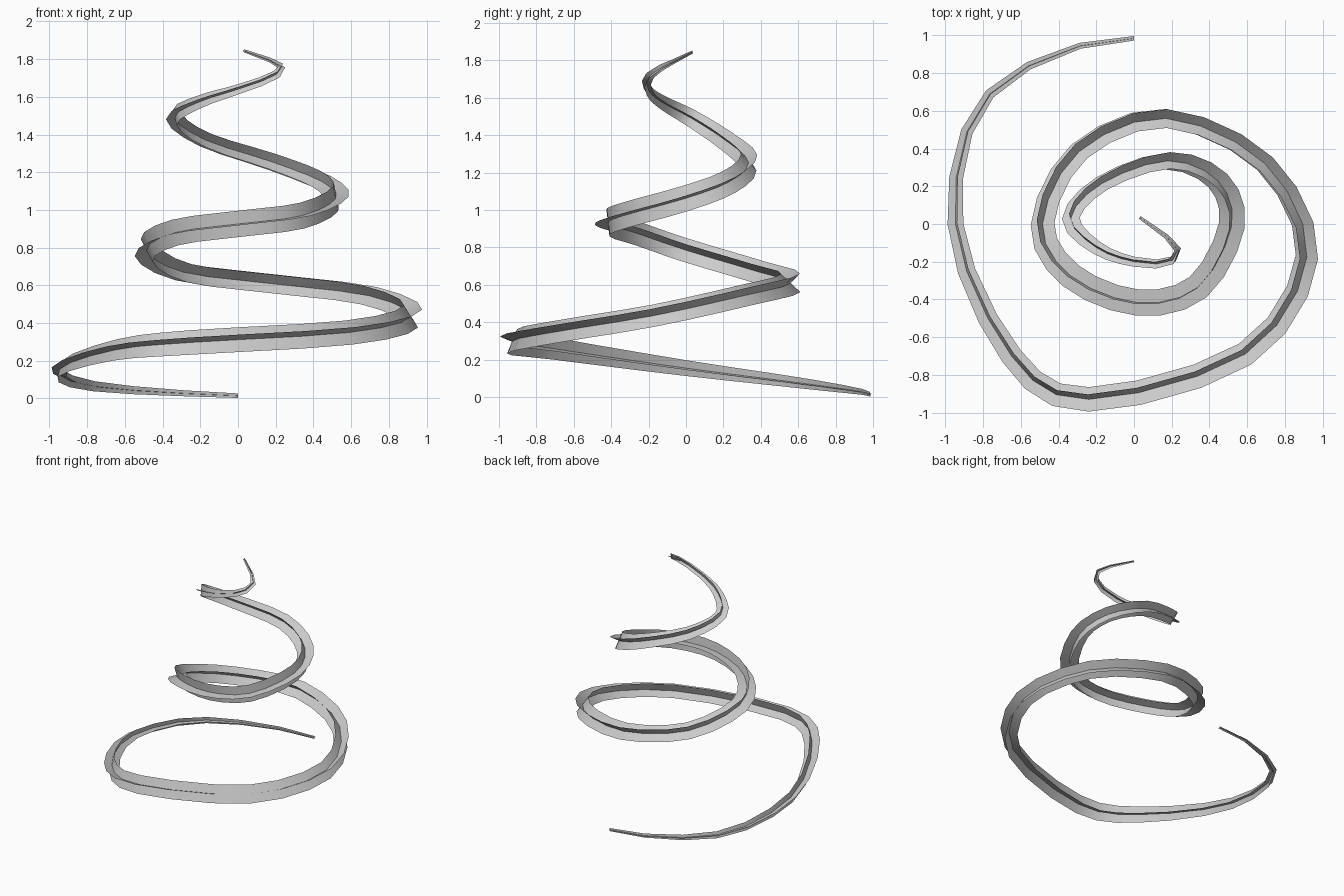
import bpy
from math import radians
from mathutils import Vector, Matrix

if "Cube" in bpy.data.objects:
    bpy.data.objects.remove(bpy.data.objects["Cube"])

# Centre line of the rising spiral: x, y, z, half width
PATH = [
    (0, .985, .015, .012), (-.765, .69, .065, .027), (-.947, 0, .155, .043),
    (-.65, -.70, .258, .06), (-.24, -.93, .298, .07), (.59, -.69, .35, .07),
    (.917, -.175, .435, .07), (.695, .32, .545, .07), (.17, .56, .61, .07),
    (-.29, .385, .67, .07), (-.485, 0, .785, .07), (-.335, -.275, .88, .07),
    (.02, -.417, .928, .07), (.34, -.335, .97, .07), (.518, -.01, 1.06, .07),
    (.445, .23, 1.15, .067), (.18, .335, 1.255, .062), (-.17, .215, 1.37, .055),
    (-.335, .03, 1.49, .048), (-.2, -.125, 1.575, .037), (0, -.2, 1.64, .028),
]
TAIL = [(.12, -.212, 1.68, .026), (.205, -.192, 1.72, .024), (.232, -.135, 1.76, .019),
        (.17, -.065, 1.795, .013), (.03, .035, 1.845, .008)]
STEPS = 3


def spline(points, before, after):
    p = [Vector(q) for q in [before] + points + [after]]
    out = []
    for i in range(1, len(p) - 2):
        a, b, c, d = p[i - 1:i + 3]
        for s in range(STEPS):
            t = s / STEPS
            out.append(.5 * (2 * b + (c - a) * t + (2 * a - 5 * b + 4 * c - d) * t * t
                             + (3 * b - a - 3 * c + d) * t ** 3))
    return out + [p[-2]]


rings = spline(PATH, (.9, .69, 0, .012), (.2, -.2, 1.72, .024)) + [Vector(q) for q in TAIL]
centres = [r.to_3d() for r in rings]
n = len(centres)
tangents = [(centres[min(i + 1, n - 1)] - centres[max(i - 1, 0)]).normalized() for i in range(n)]
tangents[0] = Vector((-1, 0, 0))

# Carry the cross-section along the path with minimum twist
ups = [Matrix.Rotation(radians(5), 3, 'X') @ Vector((0, 0, 1))]
for i in range(1, n):
    u = tangents[i - 1].rotation_difference(tangents[i]) @ ups[-1]
    ups.append((u - tangents[i] * u.dot(tangents[i])).normalized())
sides = [t.cross(u) for t, u in zip(tangents, ups)]


def ribbon(name, axes):
    verts = []
    for c, a, r in zip(centres, axes, rings):
        verts += [c - a * r[3], c + a * r[3]]
    faces = [(2 * i, 2 * i + 1, 2 * i + 3, 2 * i + 2) for i in range(n - 1)]
    mesh = bpy.data.meshes.new(name)
    mesh.from_pydata(verts, [], faces)
    mesh.shade_smooth()
    obj = bpy.data.objects.new(name, mesh)
    bpy.context.collection.objects.link(obj)


# Two crossed ribbons give the plus-shaped garland section
ribbon("upright_ribbon", ups)
ribbon("flat_ribbon", sides)
